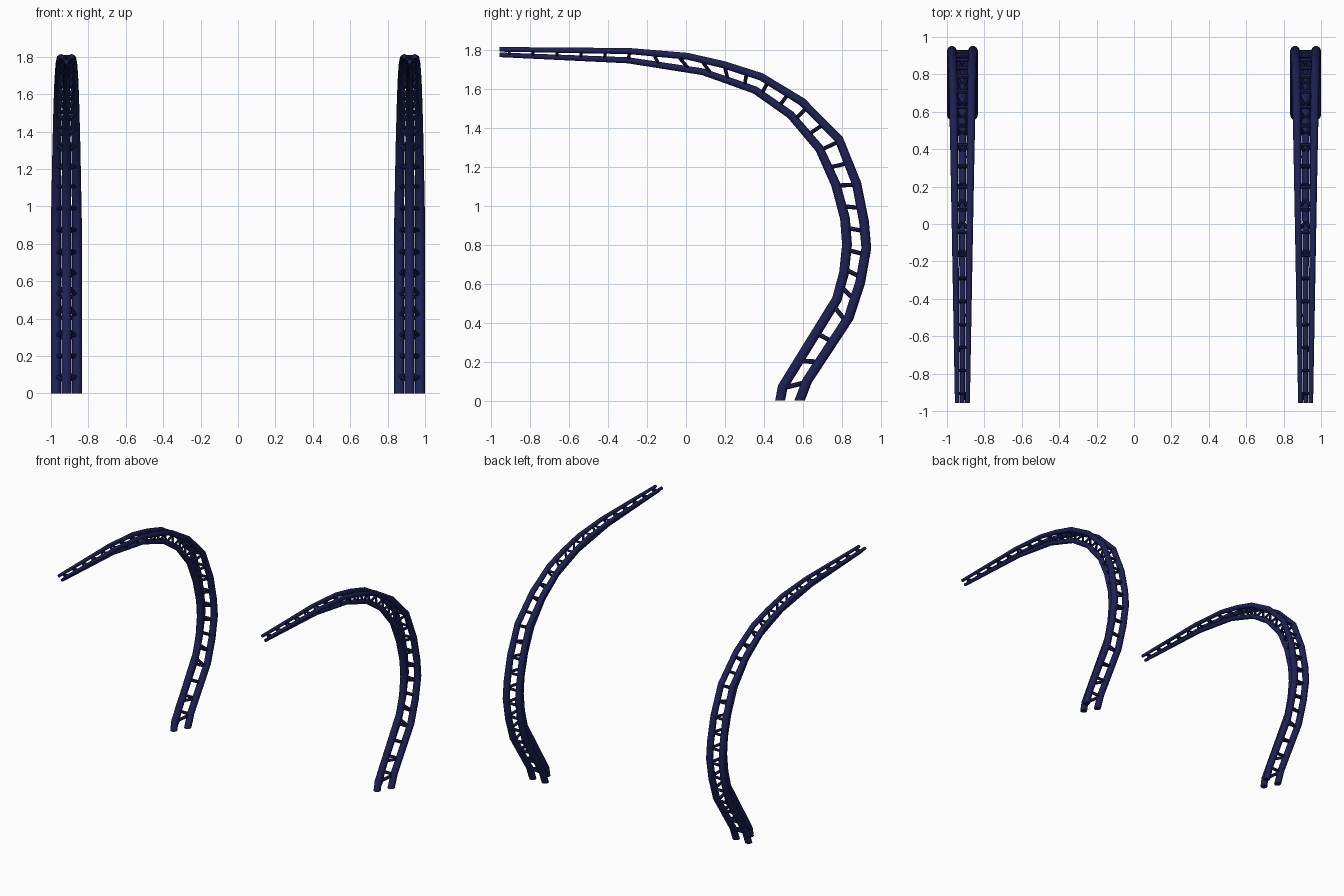
import bpy, bmesh, math
from mathutils import Vector

if "Cube" in bpy.data.objects:
    bpy.data.objects.remove(bpy.data.objects["Cube"])

CX = 0.9175      # centre of each arch in x
SIDES = 10
# side profile silhouettes (y, z), from foot to tip
OUTER = [(.60, -.03), (.646, .09), (.86, .415), (.92, .6), (.952, .78), (.94, .92), (.90, 1.12),
         (.805, 1.354), (.61, 1.55), (.395, 1.68), (.2, 1.742), (.01, 1.785), (-.29, 1.81), (-.957, 1.815)]
INNER = [(.45, -.03), (.472, .08), (.75, .53), (.785, .66), (.80, .80), (.79, .93), (.745, 1.10),
         (.665, 1.28), (.522, 1.45), (.345, 1.575), (.21, 1.624), (.08, 1.67), (-.30, 1.73), (-.957, 1.762)]

mat = bpy.data.materials.new("navy_paint")
mat.diffuse_color = (0.012, 0.015, 0.09, 1)
mat.use_nodes = True
mat.node_tree.nodes["Principled BSDF"].inputs["Base Color"].default_value = mat.diffuse_color


def tangents(pts):
    n = len(pts)
    res = []
    for i in range(n):
        a = (pts[i] - pts[i - 1]).normalized() if i else Vector()
        b = (pts[i + 1] - pts[i]).normalized() if i < n - 1 else Vector()
        res.append((a + b).normalized())
    return res


def arc_lengths(pts):
    s = [0.0]
    for a, b in zip(pts, pts[1:]):
        s.append(s[-1] + (b - a).length)
    return s


def tube(bm, pts, radii, sides):
    rings = []
    for p, t, r in zip(pts, tangents(pts), radii):
        u = Vector((1, 0, 0)) if abs(t.x) < .9 else Vector((0, 1, 0))
        u = (u - t * u.dot(t)).normalized()
        v = t.cross(u)
        rings.append([bm.verts.new(p + r * (math.cos(k * math.tau / sides) * u +
                                            math.sin(k * math.tau / sides) * v)) for k in range(sides)])
    for a, b in zip(rings, rings[1:]):
        for k in range(sides):
            j = (k + 1) % sides
            bm.faces.new((a[k], a[j], b[j], b[k]))
    bm.faces.new(rings[0][::-1])
    bm.faces.new(rings[-1])


def finish(bm, name, sx):
    # cut flat on the ground
    geom = bm.verts[:] + bm.edges[:] + bm.faces[:]
    cut = bmesh.ops.bisect_plane(bm, geom=geom, plane_co=(0, 0, 0), plane_no=(0, 0, 1), clear_inner=True)
    edges = [e for e in cut["geom_cut"] if isinstance(e, bmesh.types.BMEdge)]
    if edges:
        bmesh.ops.holes_fill(bm, edges=edges, sides=0)
    bmesh.ops.recalc_face_normals(bm, faces=bm.faces[:])
    me = bpy.data.meshes.new(name)
    bm.to_mesh(me)
    bm.free()
    me.materials.append(mat)
    ob = bpy.data.objects.new(name, me)
    ob.location.x = sx * CX
    bpy.context.collection.objects.link(ob)
    bpy.ops.object.select_all(action='DESELECT')
    ob.select_set(True)
    bpy.context.view_layer.objects.active = ob
    bpy.ops.object.shade_smooth_by_angle(angle=math.radians(40))


# taper along the arch: 0 on the straight lower part, 1 at the tip
edge_o = [Vector((0, y, z)) for y, z in OUTER]
edge_i = [Vector((0, y, z)) for y, z in INNER]
S = arc_lengths(edge_o)
taper = [max(0, (s - S[5]) / (S[-1] - S[5])) for s in S]
rad = [.0265 + (.0125 - .0265) * t for t in taper]
half = [.056 + (.0275 - .056) * t for t in taper]


# chord centre lines, set in from the silhouettes by the tube radius
def inset(edge, sign):
    return [p + sign * r * Vector((0, -t.z, t.y)) for p, t, r in zip(edge, tangents(edge), rad)]


mid_o, mid_i = inset(edge_o, 1), inset(edge_i, -1)
X = Vector((1, 0, 0))
left = [p - h * X for p, h in zip(mid_o, half)]
right = [p + h * X for p, h in zip(mid_o, half)]


def sample(pts, s):
    for k in range(len(S) - 1):
        if s <= S[k + 1]:
            return pts[k].lerp(pts[k + 1], (s - S[k]) / (S[k + 1] - S[k]))
    return pts[-1]


for side, sx in (("left", -1), ("right", 1)):
    # three main chords
    for name, path in (("outer_chord_a", left), ("outer_chord_b", right), ("inner_chord", mid_i)):
        bm = bmesh.new()
        tube(bm, path, rad, SIDES)
        finish(bm, f"{side}_arch_{name}", sx)
    # triangular rungs
    bm = bmesh.new()
    n = 27
    for k in range(n):
        s = .12 + (S[-1] - .17) * k / (n - 1)
        a, b, c = (sample(p, s) for p in (left, right, mid_i))
        r = .0125 - .005 * s / S[-1]
        for p, q in ((a, b), (b, c), (c, a)):
            tube(bm, [p, q], [r, r], 8)
    finish(bm, f"{side}_arch_rungs", sx)
